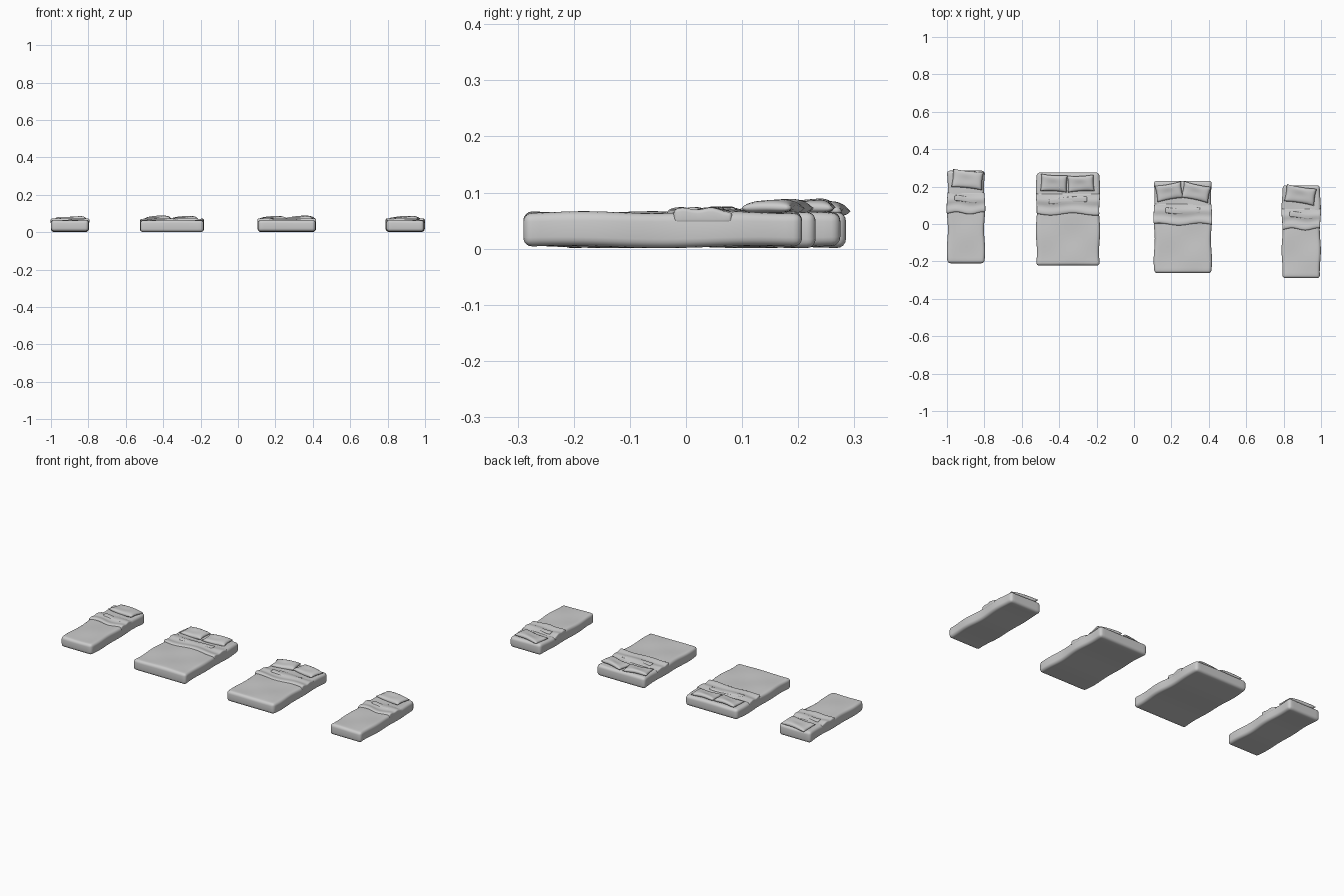
import bpy, bmesh, math
from mathutils import Matrix, Vector

if "Cube" in bpy.data.objects:
    bpy.data.objects.remove(bpy.data.objects["Cube"])


def finish(name, bm):
    bmesh.ops.recalc_face_normals(bm, faces=bm.faces)
    me = bpy.data.meshes.new(name)
    bm.to_mesh(me)
    bm.free()
    ob = bpy.data.objects.new(name, me)
    bpy.context.collection.objects.link(ob)
    for p in me.polygons:
        p.use_smooth = True
    return ob


def soft_box(name, x0, x1, y0, y1, z0, z1, r, warp, step=0.014):
    """Rounded slab, cut into a grid and warped like cloth."""
    bm = bmesh.new()
    bmesh.ops.create_cube(bm, size=1)
    for v in bm.verts:
        v.co = Vector(((x0 + x1) / 2 + v.co.x * (x1 - x0),
                       (y0 + y1) / 2 + v.co.y * (y1 - y0),
                       (z0 + z1) / 2 + v.co.z * (z1 - z0)))
    bmesh.ops.bevel(bm, geom=bm.edges[:], offset=r, segments=4, profile=0.5, affect='EDGES')
    for axis, lo, hi in ((0, x0 + r, x1 - r), (1, y0 + r, y1 - r)):
        n = max(2, int((hi - lo) / step))
        no = Vector((1, 0, 0)) if axis == 0 else Vector((0, 1, 0))
        for i in range(1, n):
            bmesh.ops.bisect_plane(bm, geom=bm.verts[:] + bm.edges[:] + bm.faces[:],
                                   plane_co=no * (lo + (hi - lo) * i / n), plane_no=no)
    for v in bm.verts:
        v.co = warp(v.co.copy())
    return finish(name, bm)


def pillow(name, cx, cy, w, d, z, rot, tilt, n=18):
    """Cushion with pinched corners and a soft central dent."""
    bm = bmesh.new()
    for s in (1, -1):
        g = bmesh.ops.create_grid(bm, x_segments=n, y_segments=n, size=1)
        for v in g['verts']:
            u, t = v.co.x, v.co.y
            puff = max(0, (1 - u ** 4) * (1 - t ** 4)) ** 0.5
            dent = 1 - 0.2 * math.exp(-4 * (u * u + t * t))
            v.co = Vector((w / 2 * u * (1 - 0.05 * (1 - t * t)),
                           d / 2 * t * (1 - 0.09 * (1 - u * u)),
                           s * 0.013 * puff * dent + 0.003 * math.sin(2.5 * u + 1.5 * t)))
    bmesh.ops.remove_doubles(bm, verts=bm.verts, dist=1e-5)
    ob = finish(name, bm)
    ob.data.transform(Matrix.Translation((cx, cy, z)) @ Matrix.Rotation(math.radians(rot), 4, 'Z')
                      @ Matrix.Rotation(math.radians(tilt), 4, 'X'))


def bed(name, x0, x1, y0, y1, fold_y, pillows):
    ph = x0 * 7

    # Mattress with draped cover
    def drape(c):
        u = (c.x - x0) / (x1 - x0) * 2 - 1
        top = max(0, (c.z - 0.03) / 0.035)
        c.x += u * 0.003 * math.sin(c.y * 28 + ph)
        c.z += top * 0.0018 * math.sin(c.x * 22 + ph) * math.sin(c.y * 26)
        if c.z < 0.03:
            c.z = max(0.0, c.z + 0.002 * math.sin(c.y * 18 + ph))
        return c
    soft_box(name + "_mattress", x0 + .002, x1 - .002, y0, y1, 0.003, 0.065, 0.016, drape)

    # Turned-down cover edge, rising toward the pillows
    def fold_warp(c):
        u = (c.x - x0) / (x1 - x0)
        k = (c.y - fold_y) / 0.12
        c.y += (1 - k) * 0.006 * math.sin(u * 9 + ph)
        c.x += (u * 2 - 1) * 0.003 * math.sin(c.y * 28 + ph)
        if c.z > 0.06:
            c.z += 0.002 * math.sin(u * 7 + k * 5 + ph)
            c.z += 0.0025 * math.sin(k * 13) - 0.006 * max(0, k - 0.75)
        return c
    soft_box(name + "_cover_fold", x0 + .001, x1 - .001, fold_y, fold_y + 0.11,
             0.045, 0.070, 0.007, fold_warp, 0.009)

    # Wrinkle ridge above the fold
    def ridge(c):
        u = (c.x - x0) / (x1 - x0)
        c.y += 0.006 * math.sin(u * 6 + ph + 1)
        c.z += 0.0015 * math.sin(u * 8)
        return c
    m = (x1 - x0) * 0.2
    soft_box(name + "_sheet_wrinkle", x0 + m, x1 - m, fold_y + 0.06, fold_y + 0.09,
             0.058, 0.0735, 0.0065, ridge, 0.01)

    for i, p in enumerate(pillows):
        pillow(f"{name}_pillow_{i + 1}", *p)


bed("single_bed_left", -1.0, -0.797, -0.21, 0.285, 0.058,
    [(-0.89, 0.238, 0.165, 0.098, 0.071, -6, -3)])
bed("double_bed_left", -0.524, -0.182, -0.222, 0.275, 0.052,
    [(-0.428, 0.218, 0.142, 0.092, 0.073, -3, 4), (-0.284, 0.216, 0.142, 0.088, 0.071, 3, 4)])
bed("double_bed_right", 0.106, 0.416, -0.263, 0.231, -0.002,
    [(0.188, 0.172, 0.142, 0.088, 0.071, 10, 3), (0.332, 0.170, 0.148, 0.088, 0.073, -12, 3)])
bed("single_bed_right", 0.79, 0.998, -0.29, 0.207, -0.028,
    [(0.89, 0.155, 0.163, 0.092, 0.072, -9, 3)])
